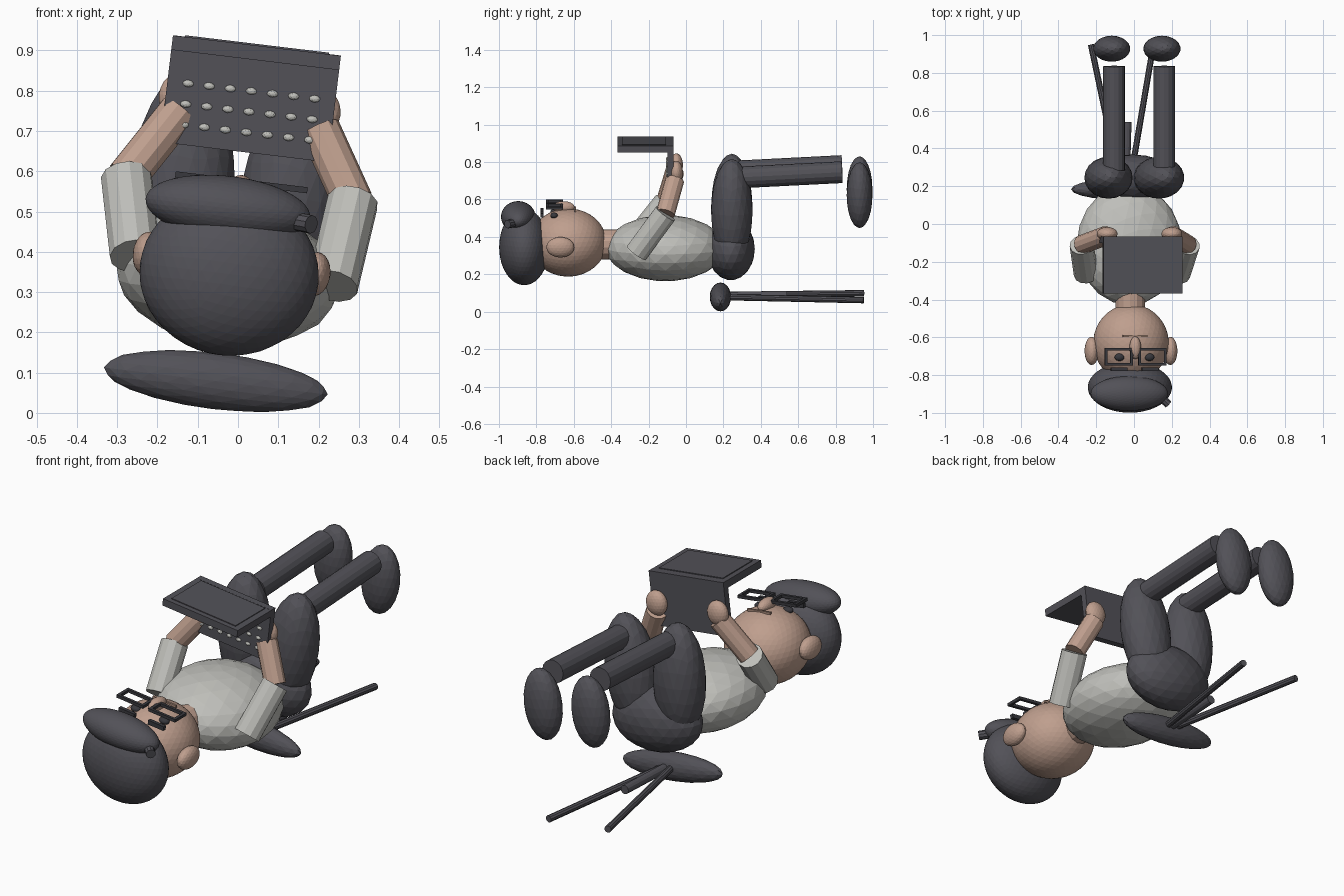
import bpy, math
from mathutils import Vector, Matrix

if "Cube" in bpy.data.objects:
    bpy.data.objects.remove(bpy.data.objects["Cube"])

ROLL = math.radians(6.9)          # whole figure leans sideways
TILT = Matrix.Rotation(ROLL, 4, 'Y')


def material(name, rgb):
    m = bpy.data.materials.new(name)
    m.diffuse_color = (*rgb, 1)
    m.use_nodes = True
    m.node_tree.nodes["Principled BSDF"].inputs["Base Color"].default_value = m.diffuse_color
    return m


DARK = material("charcoal", (0.085, 0.083, 0.097))
BLACK = material("dark_frame", (0.04, 0.04, 0.047))
LIGHT = material("pale_grey", (0.52, 0.52, 0.49))
SKIN = material("skin", (0.52, 0.345, 0.27))
LIP = material("lip", (0.40, 0.26, 0.20))


def finish(name, mat, matrix):
    ob = bpy.context.object
    ob.name = name
    ob.matrix_world = matrix
    ob.data.materials.append(mat)
    return ob


def ellipsoid(name, centre, radii, mat, level=3, rot=TILT):
    bpy.ops.mesh.primitive_ico_sphere_add(subdivisions=level, radius=1)
    return finish(name, mat, Matrix.Translation(centre) @ rot @ Matrix.Diagonal((*radii, 1)))


def rod(name, start, end, r, mat, sides=14):
    a, b = Vector(start), Vector(end)
    bpy.ops.mesh.primitive_cylinder_add(vertices=sides, radius=r, depth=(b - a).length)
    turn = (b - a).to_track_quat('Z', 'Y').to_matrix().to_4x4()
    return finish(name, mat, Matrix.Translation((a + b) / 2) @ turn)


def box(name, centre, dims, mat):
    bpy.ops.mesh.primitive_cube_add(size=1)
    return finish(name, mat, Matrix.Translation(centre) @ TILT @ Matrix.Diagonal((*dims, 1)))


def leaning(origin, side, y, up):
    """Point given in the leaning frame around an origin."""
    p = Vector(origin) + TILT.to_3x3() @ Vector((side, 0, up))
    p.y = y
    return p


# Head, hair and neck
HEAD = (-0.016, -0.63, 0.37)
ellipsoid("head", HEAD, (0.2, 0.205, 0.182), SKIN, 4)
ellipsoid("hair", (-0.022, -0.865, 0.345), (0.223, 0.134, 0.203), DARK, 4)
ellipsoid("hair_fringe", (-0.025, -0.897, 0.508), (0.206, 0.092, 0.08), DARK, 4)
rod("hair_stub", (0.14, -0.915, 0.476), (0.182, -0.955, 0.468), 0.023, DARK, 10)
rod("neck", (-0.02, -0.52, 0.36), (-0.02, -0.35, 0.36), 0.08, SKIN)

# Face details, mirrored left and right
ellipsoid("nose", leaning(HEAD, 0, -0.655, 0.19), (0.031, 0.06, 0.032), SKIN)
box("mouth", leaning(HEAD, 0, -0.592, 0.179), (0.13, 0.01, 0.012), LIP)
for s, side in ((-1, "left"), (1, "right")):
    ellipsoid(side + "_ear", leaning(HEAD, s * 0.21, -0.672, 0), (0.037, 0.075, 0.055), SKIN)
    ellipsoid(side + "_eye", leaning(HEAD, s * 0.08, -0.705, 0.155), (0.026, 0.02, 0.016), BLACK)
    box(side + "_eyebrow", leaning(HEAD, s * 0.083, -0.77, 0.16), (0.088, 0.018, 0.022), BLACK)
    for y in (-0.664, -0.742):
        box(side + "_lens_bar", leaning(HEAD, s * 0.09, y, 0.204), (0.15, 0.014, 0.015), BLACK)
    for a in (0.022, 0.158):
        box(side + "_lens_side", leaning(HEAD, s * a, -0.703, 0.204), (0.014, 0.09, 0.015), BLACK)
box("glasses_bridge", leaning(HEAD, 0, -0.69, 0.204), (0.04, 0.012, 0.015), BLACK)

# Body
ellipsoid("torso", (-0.025, -0.11, 0.34), (0.28, 0.32, 0.175), LIGHT)
ellipsoid("pelvis", (-0.01, 0.24, 0.335), (0.24, 0.128, 0.165), DARK)

# Arms
arms = (("left", (-0.255, -0.265, 0.39), (-0.277, -0.11, 0.585), (-0.145, -0.06, 0.75), (-0.142, -0.052, 0.785)),
        ("right", (0.235, -0.265, 0.315), (0.285, -0.11, 0.525), (0.203, -0.06, 0.705), (0.2, -0.052, 0.745)))
for side, shoulder, elbow, wrist, palm in arms:
    rod(side + "_sleeve", shoulder, elbow, 0.064, LIGHT, 12)
    rod(side + "_forearm", elbow, wrist, 0.051, SKIN, 12)
    ellipsoid(side + "_hand", palm, (0.055, 0.036, 0.062), SKIN)

# Legs: thigh centre, thigh lean, shin height, shin x, foot centre
legs = (("left", (-0.135, 0.245, 0.56), 0.03, 0.765, -0.105, (-0.118, 0.928, 0.655)),
        ("right", (0.132, 0.245, 0.535), 0.16, 0.732, 0.16, (0.148, 0.928, 0.623)))
for side, thigh, lean, z, x, foot in legs:
    ellipsoid(side + "_thigh", thigh, (0.128, 0.111, 0.285), DARK, 3, Matrix.Rotation(lean, 4, 'Y'))
    rod(side + "_shin", (x, 0.285, z - 0.014), (x, 0.835, z + 0.014), 0.058, DARK, 16)
    ellipsoid(side + "_foot", foot, (0.097, 0.069, 0.177), DARK)

# Stool with splayed legs
ellipsoid("stool_seat", (-0.055, 0.184, 0.079), (0.28, 0.057, 0.07), DARK)
rod("stool_post", (-0.045, 0.19, 0.083), (-0.035, 0.54, 0.09), 0.022, DARK, 12)
rod("stool_leg_left", (-0.07, 0.2, 0.09), (-0.228, 0.95, 0.099), 0.017, DARK, 10)
rod("stool_leg_right", (-0.025, 0.2, 0.078), (0.103, 0.95, 0.062), 0.017, DARK, 10)

# Laptop: upright keyboard half, flat screen half, and keys
TOP = (0.047, 0, 0.912)
box("laptop_base", leaning(TOP, 0, -0.083, -0.133), (0.42, 0.033, 0.267), DARK)
box("laptop_lid", leaning(TOP, 0, -0.225, -0.018), (0.42, 0.285, 0.036), DARK)
box("laptop_lid_panel", leaning(TOP, 0, -0.225, 0.0), (0.36, 0.235, 0.008), DARK)
for row in range(3):
    for col in range(-3, 4):
        ellipsoid("key", leaning(TOP, col * 0.0527, -0.1, -0.114 - row * 0.0515),
                  (0.014, 0.008, 0.009), LIGHT, 2)
